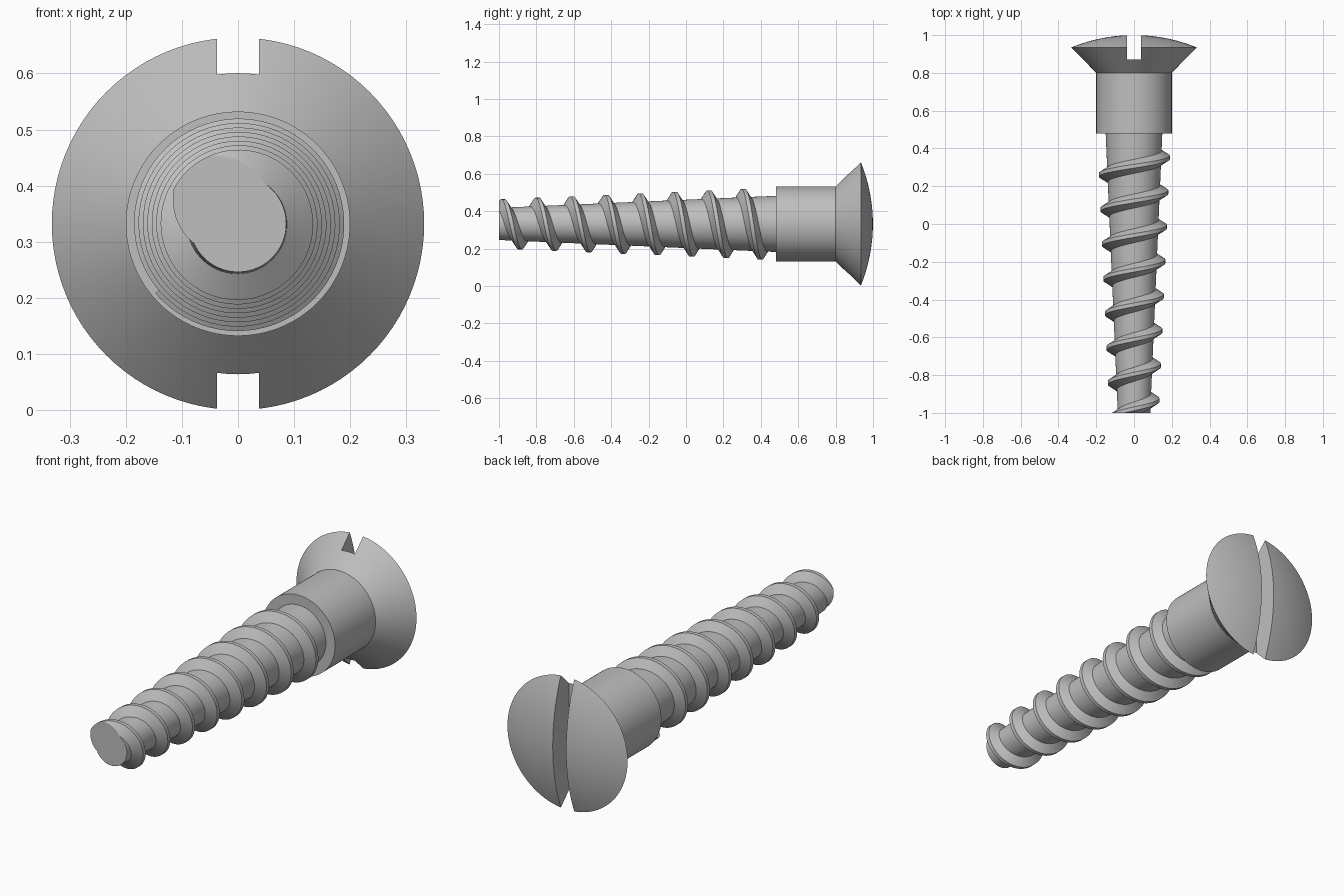
import bpy, bmesh
from math import sin, cos, pi, sqrt, radians
from mathutils import Vector

old = bpy.data.objects.get("Cube")
if old:
    bpy.data.objects.remove(old, do_unlink=True)

AXIS_Z = 0.332          # height of the screw's axis, which runs along y
PITCH = 0.1835
SEGMENTS = 96

steel = bpy.data.materials.new("grey steel")
steel.use_nodes = True
colour = (0.52, 0.52, 0.52, 1)
steel.diffuse_color = colour
steel.node_tree.nodes["Principled BSDF"].inputs["Base Color"].default_value = colour


def core_radius(y):
    return 0.086 + 0.0432 * (y + 1)


def around(r, angle, y):
    return Vector((r * cos(angle), y, AXIS_Z + r * sin(angle)))


def finish(bm, name):
    bmesh.ops.recalc_face_normals(bm, faces=bm.faces)
    mesh = bpy.data.meshes.new(name)
    bm.to_mesh(mesh)
    bm.free()
    mesh.materials.append(steel)
    obj = bpy.data.objects.new(name, mesh)
    bpy.context.collection.objects.link(obj)
    return obj


def activate(obj):
    bpy.ops.object.select_all(action="DESELECT")
    obj.select_set(True)
    bpy.context.view_layer.objects.active = obj


def lathe(name, profile):
    """Closed solid of revolution from (radius, y) points."""
    bm = bmesh.new()
    rings = [[bm.verts.new(around(r, 2 * pi * i / SEGMENTS, y)) for i in range(SEGMENTS)]
             for r, y in profile]
    for a, b in zip(rings, rings[1:]):
        for i in range(SEGMENTS):
            j = (i + 1) % SEGMENTS
            bm.faces.new((a[i], a[j], b[j], b[i]))
    bm.faces.new(rings[0])
    bm.faces.new(rings[-1])
    return finish(bm, name)


# Tapered core, plain shank, countersunk head with a domed face
RIM, RIM_Y = 0.332, 0.935
rise = 1 - RIM_Y
dome = (RIM ** 2 + rise ** 2) / (2 * rise)
profile = [(core_radius(-1), -1), (core_radius(0.48), 0.48),
           (0.2, 0.48), (0.2, 0.8), (RIM, RIM_Y)]
for k in range(1, 12):
    r = RIM * (1 - k / 12) + 0.002
    profile.append((r, 1 - dome + sqrt(dome ** 2 - r ** 2)))
body = lathe("screw_body", profile)

# Straight slot cut across the head
bm = bmesh.new()
bmesh.ops.create_cube(bm, size=1)
for v in bm.verts:
    v.co = Vector((v.co.x * 0.074, 0.97 + v.co.y * 0.2, AXIS_Z + v.co.z))
cutter = finish(bm, "slot_cutter")
cutter.hide_render = True
cut = body.modifiers.new("slot", "BOOLEAN")
cut.operation = "DIFFERENCE"
cut.solver = "EXACT"
cut.object = cutter
activate(body)
bpy.ops.object.modifier_apply(modifier=cut.name)
bpy.data.objects.remove(cutter, do_unlink=True)

# Helical thread: a trapezoid section swept along the tapered core
section = [(-0.041, -0.006), (-0.010, 0.045), (0.010, 0.045), (0.041, -0.006)]
bm = bmesh.new()
start, end = radians(-140), 2 * pi * 7.75
steps = 580
rings = []
for s in range(steps + 1):
    angle = start + (end - start) * s / steps
    y = 0.352 - PITCH * angle / (2 * pi)
    rings.append([bm.verts.new(around(core_radius(y) + h, angle, y + dy))
                  for dy, h in section])
for a, b in zip(rings, rings[1:]):
    for i in range(4):
        j = (i + 1) % 4
        bm.faces.new((a[i], a[j], b[j], b[i]))
bm.faces.new(rings[0])
bm.faces.new(rings[-1])

# Trim the thread flush with the flat tip
geom = bm.verts[:] + bm.edges[:] + bm.faces[:]
bmesh.ops.bisect_plane(bm, geom=geom, plane_co=(0, -1, 0), plane_no=(0, -1, 0), clear_outer=True)
bmesh.ops.holes_fill(bm, edges=[e for e in bm.edges if e.is_boundary], sides=0)
thread = finish(bm, "screw_thread")

for obj in (body, thread):
    activate(obj)
    bpy.ops.object.shade_smooth_by_angle(angle=radians(25))
